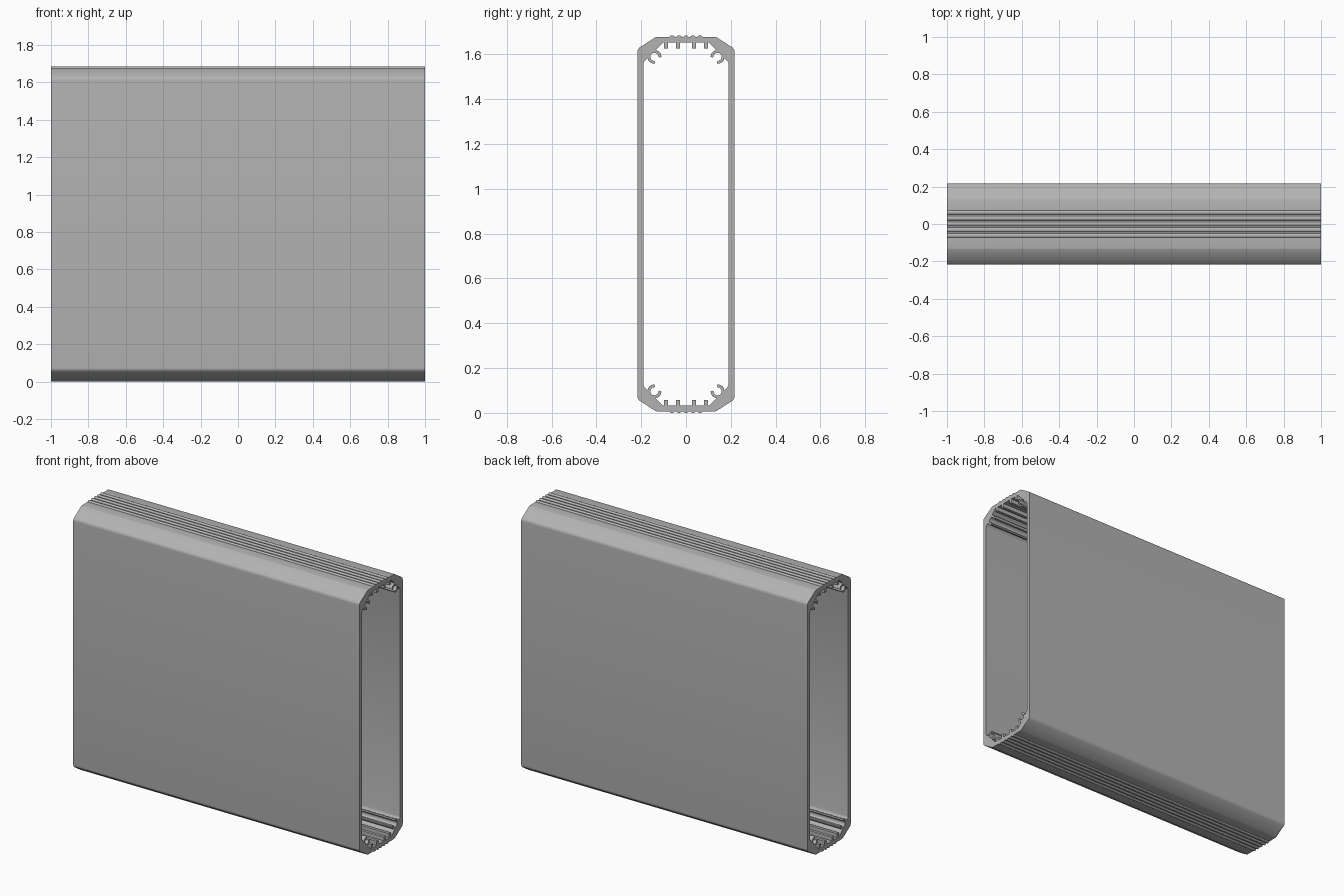
import bpy
import bmesh
from math import cos, sin, radians, acos, degrees, sqrt
from mathutils import Vector

if "Cube" in bpy.data.objects:
    bpy.data.objects.remove(bpy.data.objects["Cube"], do_unlink=True)

HALF_LENGTH = 1.0
TOP = 1.685
MID = TOP / 2
ROOF = 1.678        # outer flat between the grip ridges
CEILING = 1.652     # inner face of the end wall


def arc(centre, radius, start, end, steps):
    angles = [radians(start + (end - start) * i / steps) for i in range(steps + 1)]
    return [(centre[0] + radius * cos(a), centre[1] + radius * sin(a)) for a in angles]


def outer_quarter():
    # Side wall, softened corner, chamfer, then the ridged end wall
    points = [(0.2165, 1.573), (0.2158, 1.583), (0.2135, 1.592), (0.209, 1.602),
              (0.136, 1.676), (0.131, ROOF)]
    for k in (2, 1):
        points += arc((k * 0.031, ROOF), 0.011, 0, 180, 8)
    points += arc((0, ROOF), 0.011, 0, 90, 4)
    return [(y, ROOF + (z - ROOF) * (TOP - ROOF) / 0.011) for y, z in points]


def inner_quarter():
    # Side wall, slotted screw channel on the chamfer, then square teeth
    boss, r_out, r_in, slot, facing = (0.141, 1.589), 0.031, 0.018, 45, 225
    depth = (0.19 + 1.565 - sum(boss)) / sqrt(2)
    root = 180 - degrees(acos(depth / r_out))
    r_tip = (r_out + r_in) / 2

    def tip(side):
        return arc(boss, r_tip, facing + side * (slot - 8), facing, 1)[:1]

    points = [(0.19, 1.558), (0.1885, 1.5635), (0.186, 1.569)]
    points += arc(boss, r_out, facing + root, facing + slot, 8) + tip(1)
    points += arc(boss, r_in, facing + slot, facing + 360 - slot, 20) + tip(-1)
    points += arc(boss, r_out, facing - slot, facing - root, 8)
    points.append((0.103, CEILING))
    for y in (0.090, 0.036):
        points += [(y + 0.009, CEILING), (y + 0.009, 1.627),
                   (y - 0.009, 1.627), (y - 0.009, CEILING)]
    return points


def mirrored_ring(quarter):
    half = quarter + [(-y, z) for y, z in reversed(quarter)]
    ring = half + [(y, TOP - z) for y, z in reversed(half)]
    return [p for i, p in enumerate(ring)
            if (Vector(p) - Vector(ring[i - 1])).length > 0.0005]


# One metal colour for the whole extrusion
metal = bpy.data.materials.new("grey_metal")
metal.use_nodes = True
colour = (0.45, 0.45, 0.45, 1)
metal.diffuse_color = colour
metal.node_tree.nodes["Principled BSDF"].inputs["Base Color"].default_value = colour

# Cross-section with its hollow, filled and swept along x
bm = bmesh.new()
edges = []
for quarter in (outer_quarter(), inner_quarter()):
    verts = [bm.verts.new((-HALF_LENGTH, y, z)) for y, z in mirrored_ring(quarter)]
    edges += [bm.edges.new((verts[i - 1], verts[i])) for i in range(len(verts))]
bmesh.ops.triangle_fill(bm, edges=edges, use_beauty=True, normal=(-1, 0, 0))
swept = bmesh.ops.extrude_face_region(bm, geom=bm.faces[:], use_keep_orig=True)
moved = [v for v in swept["geom"] if isinstance(v, bmesh.types.BMVert)]
bmesh.ops.translate(bm, verts=moved, vec=(2 * HALF_LENGTH, 0, 0))
bmesh.ops.recalc_face_normals(bm, faces=bm.faces[:])

mesh = bpy.data.meshes.new("extruded_housing")
bm.to_mesh(mesh)
bm.free()
mesh.materials.append(metal)
housing = bpy.data.objects.new("extruded_housing", mesh)
bpy.context.collection.objects.link(housing)

bpy.context.view_layer.objects.active = housing
housing.select_set(True)
bpy.ops.object.shade_smooth_by_angle(angle=radians(30))
